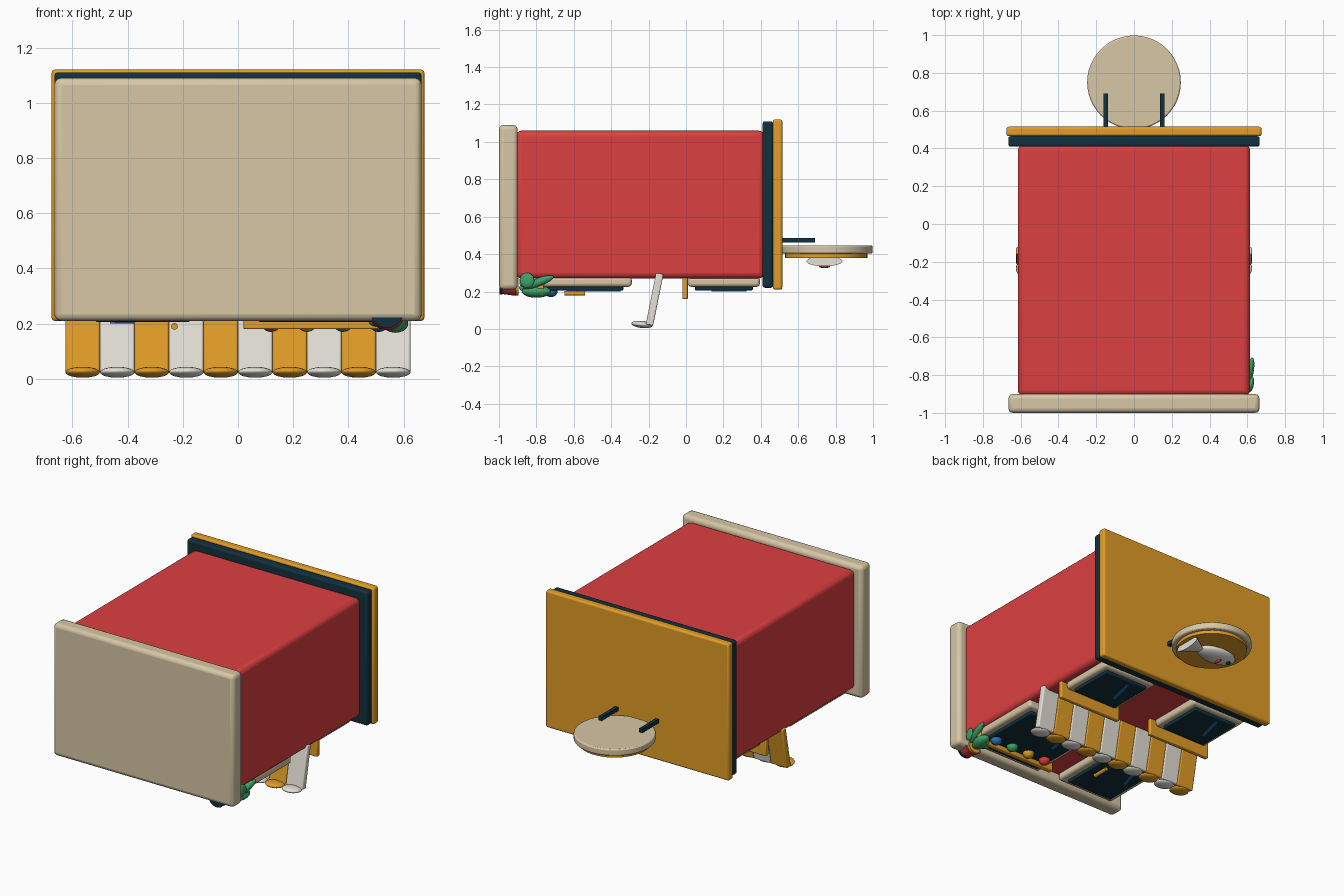
import bpy, math
from mathutils import Vector

if "Cube" in bpy.data.objects:
    bpy.data.objects.remove(bpy.data.objects["Cube"])

def material(name, rgb):
    m = bpy.data.materials.new(name)
    m.diffuse_color = (*rgb, 1)
    m.use_nodes = True
    m.node_tree.nodes["Principled BSDF"].inputs["Base Color"].default_value = m.diffuse_color
    return m

BEIGE = material("beige", (0.68, 0.57, 0.38))
RED = material("red", (0.72, 0.05, 0.052))
NAVY = material("navy", (0.006, 0.03, 0.048))
ORANGE = material("orange", (0.76, 0.34, 0.02))
WHITE = material("off_white", (0.78, 0.75, 0.68))
BLUE = material("blue", (0.025, 0.17, 0.46))
GREEN = material("green", (0.05, 0.36, 0.14))

def finish(name, mat):
    o = bpy.context.object
    o.name = name
    o.data.materials.append(mat)
    return o

def smooth(o):
    bpy.ops.object.shade_smooth_by_angle(angle=math.radians(40))
    return o

def block(name, x, y, z, mat, bevel=0.0, rot=(0, 0, 0)):
    """Box from ranges along each axis, with rounded edges."""
    bpy.ops.mesh.primitive_cube_add(size=1, location=[sum(r) / 2 for r in (x, y, z)])
    o = finish(name, mat)
    o.scale = [r[1] - r[0] for r in (x, y, z)]
    bpy.ops.object.transform_apply(location=False, rotation=False, scale=True)
    o.rotation_euler = rot
    if bevel:
        m = o.modifiers.new("round", 'BEVEL')
        m.width, m.segments = bevel, 3
        smooth(o)
    return o

def ball(name, loc, radii, mat, rot=(0, 0, 0)):
    bpy.ops.mesh.primitive_uv_sphere_add(segments=24, ring_count=12, radius=1, location=loc)
    o = finish(name, mat)
    o.scale = radii
    o.rotation_euler = rot
    return smooth(o)

def rod(name, a, b, r1, r2, mat, bevel=0.0):
    """Cylinder or cone from point a to point b."""
    a, b = Vector(a), Vector(b)
    bpy.ops.mesh.primitive_cone_add(vertices=48, radius1=r1, radius2=r2, depth=(b - a).length,
                                    location=(a + b) / 2)
    o = finish(name, mat)
    o.rotation_euler = (b - a).to_track_quat('Z', 'Y').to_euler()
    if bevel:
        m = o.modifiers.new("round", 'BEVEL')
        m.width, m.segments, m.limit_method = bevel, 2, 'ANGLE'
    return smooth(o)

# The shop lies on its front: roof towards +y, shop front facing down
block("plinth", (-.665, .665), (-1, -.9), (.21, 1.09), BEIGE, .025)
block("walls", (-.615, .615), (-.91, .42), (.27, 1.06), RED, .03)
block("cornice", (-.665, .665), (.41, .465), (.22, 1.11), NAVY, .012)
block("roof_slab", (-.675, .675), (.465, .515), (.21, 1.12), ORANGE, .012)

# Framed openings with glass and a slanted glint
def opening(name, x0, x1, y0, y1, border, glint_len, gx, gy):
    block(name + "_frame", (x0, x1), (y0, y1), (.225, .28), BEIGE, .018)
    block(name + "_glass", (x0 + border, x1 - border), (y0 + border, y1 - border),
          (.206, .24), NAVY, .006)
    block(name + "_glint", (gx - .01, gx + .01), (gy - glint_len / 2, gy + glint_len / 2),
          (.2, .207), BLUE, rot=(0, 0, -.25))

for side, s in (("right", 1), ("left", -1)):
    c = .36 * s
    opening("upper_window_" + side, c - .2, c + .2, .01, .395, .038, .19, c - .06, .23)
    block("window_sill_" + side, (c - .235, c + .235), (-.02, .01), (.16, .28), ORANGE, .006)
opening("display_window", .03, .6, -.89, -.29, .045, .24, .2, -.47)
opening("door", -.56, -.13, -.89, -.29, .045, .28, -.42, -.5)
rod("door_handle", (-.23, -.65, .19), (-.23, -.54, .19), .012, .012, ORANGE)

# Striped awning with scalloped ends
for i in range(10):
    x = -.5625 + i * .125
    mat = WHITE if i % 2 else ORANGE
    block(f"awning_strip_{i}", (x - .0625, x + .0625), (-.188, -.148), (.018, .298),
          mat, .008, rot=(-.197, 0, 0))
    ball(f"awning_scallop_{i}", (x, -.235, .024), (.0625, .058, .019), mat, rot=(-.1, 0, 0))

# Produce tray
block("produce_tray", (.02, .61), (-.795, -.76), (.18, .27), ORANGE, .006)
for i, mat in enumerate((RED, ORANGE, GREEN, BLUE)):
    ball(f"produce_{i}", (.12 + i * .13, -.722, .203), (.036, .036, .033), mat)

# Potted plant
rod("pot", (.54, -.985, .245), (.54, -.91, .245), .058, .068, RED)
rod("pot_foot", (.54, -.996, .245), (.54, -.98, .245), .06, .06, NAVY)
rod("pot_rim", (.54, -.912, .225), (.54, -.895, .225), .046, .046, ORANGE)
ball("leaf_low", (.57, -.8, .2), (.045, .08, .033), GREEN, rot=(0, 0, -.2))
ball("leaf_right", (.61, -.79, .25), (.022, .09, .022), GREEN, rot=(.35, 0, -.2))
ball("leaf_left", (.5, -.81, .22), (.022, .09, .03), GREEN, rot=(0, 0, .4))
ball("leaf_up", (.62, -.85, .26), (.014, .04, .04), GREEN, rot=(.7, 0, -.2))

# Round roof sign on two brackets, with a fish
rod("sign_disc", (0, .75, .402), (0, .75, .447), .248, .248, BEIGE, .008)
rod("sign_face", (0, .75, .38), (0, .75, .405), .22, .22, ORANGE)
for s in (-1, 1):
    block("sign_bracket", (.15 * s - .012, .15 * s + .012), (.5, .69), (.462, .487), NAVY)
ball("fish_body", (-.045, .74, .37), (.14, .08, .036), WHITE)
tail = rod("fish_tail", (.19, .74, .362), (.06, .74, .362), .096, .01, WHITE)
tail.rotation_euler = (0, -math.pi / 2, 0)
tail.scale = (.28, 1, 1)
ball("fish_eye", (-.13, .755, .342), (.014, .014, .012), NAVY)
ball("fish_gill", (-.06, .74, .334), (.01, .03, .009), RED)
